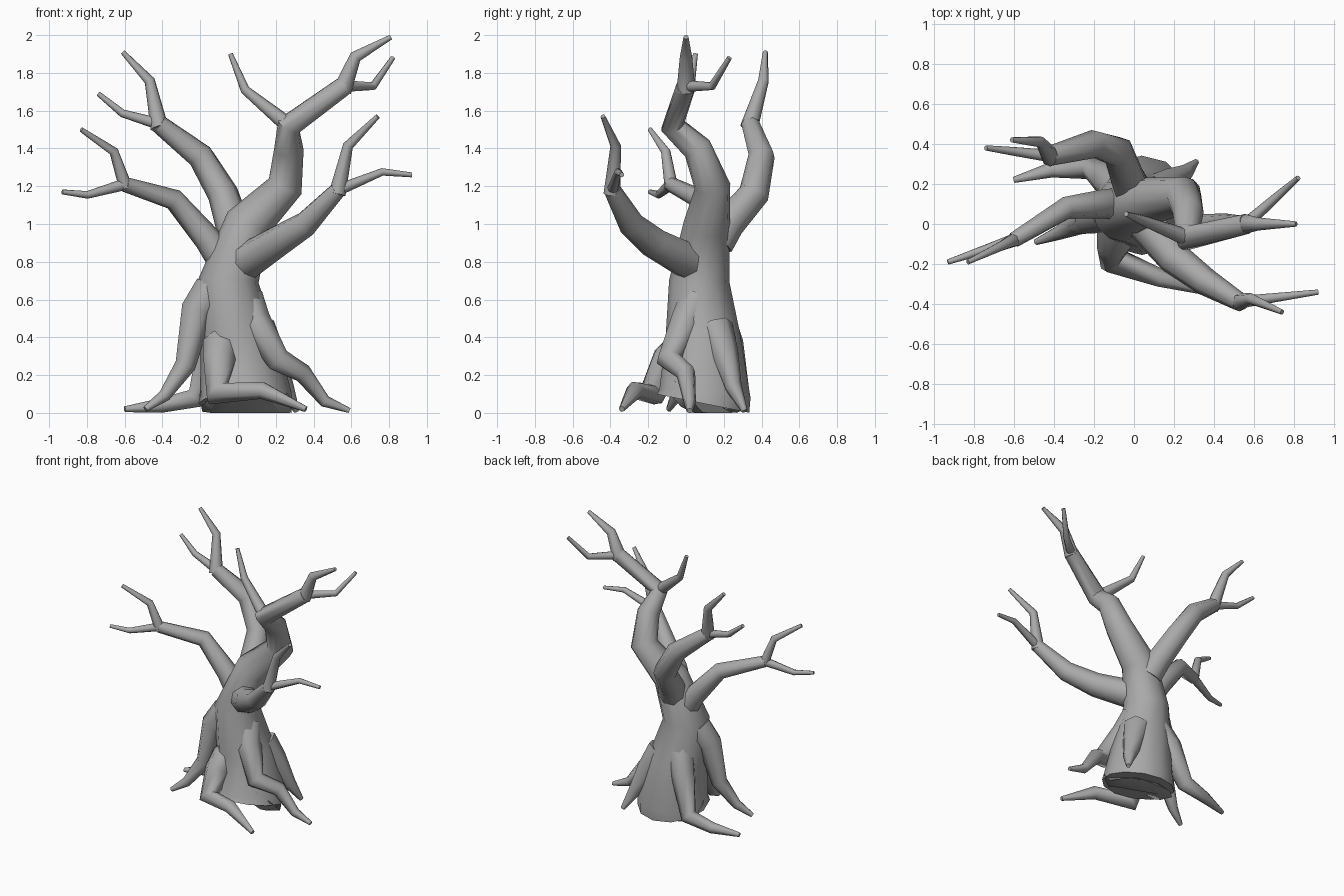
import bpy, bmesh, math
from mathutils import Vector

cube = bpy.data.objects.get("Cube")
if cube:
    bpy.data.objects.remove(cube)

bark = bpy.data.materials.new("grey_bark")
bark.use_nodes = True
grey = (0.4, 0.4, 0.4, 1)
bark.diffuse_color = grey
bark.node_tree.nodes["Principled BSDF"].inputs["Base Color"].default_value = grey


def limb(name, path, thick, thin, bow=1, sides=8):
    """Tube along a path, tapering from thick to thin; returns its last joint."""
    points = [Vector(p) for p in path]
    steps = [(b - a).length for a, b in zip(points, points[1:])]
    headings = [(b - a).normalized() for a, b in zip(points, points[1:])]
    bm = bmesh.new()
    rings = []
    side = Vector((0, 1, 0))
    for i, point in enumerate(points):
        # Each ring is mitred between the two neighbouring segments
        before = headings[max(i - 1, 0)]
        after = headings[min(i, len(headings) - 1)]
        along = (before + after).normalized()
        side = (side - along * side.dot(along)).normalized()
        across = along.cross(side)
        remaining = max(sum(steps[i:]) / sum(steps), 0)
        radius = thin + (thick - thin) * remaining ** bow
        angles = [math.tau * k / sides for k in range(sides)]
        rings.append([
            bm.verts.new(point + radius * (side * math.cos(a) + across * math.sin(a)))
            for a in angles
        ])
    for lower, upper in zip(rings, rings[1:]):
        for k in range(sides):
            bm.faces.new((lower[k - 1], lower[k], upper[k], upper[k - 1]))
    bm.faces.new(rings[0])
    bm.faces.new(rings[-1])
    bmesh.ops.recalc_face_normals(bm, faces=bm.faces)
    # Nothing sinks below the ground
    for vert in bm.verts:
        vert.co.z = max(vert.co.z, 0)
    mesh = bpy.data.meshes.new(name)
    bm.to_mesh(mesh)
    bm.free()
    mesh.materials.append(bark)
    tube = bpy.data.objects.new(name, mesh)
    bpy.context.collection.objects.link(tube)
    bpy.ops.object.select_all(action='DESELECT')
    tube.select_set(True)
    bpy.context.view_layer.objects.active = tube
    bpy.ops.object.shade_smooth_by_angle(angle=math.radians(60))
    return points[-1]


def twig(name, joint, tip, reach, rise, thick=0.032, sway=0):
    """Thin branch with one knee, placed by its share of the reach and the rise."""
    tip = Vector(tip)
    knee = joint.lerp(tip, reach)
    knee.y += sway
    knee.z = joint.z + (tip.z - joint.z) * rise
    # Start slightly inside the parent so the fork is closed
    root = joint - (knee - joint).normalized() * thick / 2
    limb(name, [root, knee, tip], thick, 0.013)


def fork(name, joint, rising_tip, spreading_tip, rise, thick, sway=0):
    """End of a limb: one twig climbs before it turns out, the other spreads."""
    twig(name + "_rising_twig", joint, rising_tip, 0.25, 0.6, thick, sway)
    twig(name + "_spreading_twig", joint, spreading_tip, 0.6, rise)


# Trunk bending up into the tallest limb, rounded under at the base
crook = Vector((0.27, -0.07, 1.52))
top = limb("trunk", [
    (0.04, 0.09, 0.05), (0.04, 0.1, 0.1), (0, 0.09, 0.4), (-0.05, 0.07, 0.7), (0.05, 0.11, 1),
    (0.25, 0.14, 1.2), (0.27, 0.06, 1.4), crook, (0.56, 0, 1.73),
], 0.25, 0.052, bow=1.55, sides=12)
limb("trunk_foot", [(0.03, 0.04, 0), (0.04, 0.09, 0.05)], 0.19, 0.25, sides=12)
fork("tall_limb", top, (0.81, 0, 1.99), (0.82, 0.23, 1.88), 0, 0.05)
twig("inner_twig", crook, (-0.04, 0.05, 1.9), 0.75, 0.5, 0.045)

# Three large limbs, each ending in a fork
end = limb("front_limb", [
    (-0.03, 0.07, 0.79), (0.06, 0, 0.81), (0.2, -0.17, 0.9), (0.36, -0.29, 1), (0.53, -0.39, 1.18),
], 0.105, 0.046, bow=0.8)
fork("front_limb", end, (0.74, -0.44, 1.57), (0.92, -0.34, 1.26), 1.2, 0.045, 0.03)

end = limb("side_limb", [
    (-0.08, 0.1, 0.8), (-0.16, 0.1, 0.92), (-0.34, 0.08, 1.13), (-0.6, -0.08, 1.21),
], 0.08, 0.04)
fork("side_limb", end, (-0.83, -0.19, 1.5), (-0.93, -0.19, 1.17), 1.4, 0.036)

end = limb("back_limb", [
    (0, 0.16, 0.9), (-0.03, 0.22, 1), (-0.08, 0.36, 1.16), (-0.2, 0.4, 1.36), (-0.42, 0.34, 1.53),
], 0.095, 0.05, bow=0.7)
fork("back_limb", end, (-0.61, 0.42, 1.91), (-0.74, 0.38, 1.69), 0.35, 0.048, 0.05)

# Roots leave the trunk, drop to the ground and taper to a point
roots = {
    "front_root": [(-0.09, 0, 0.36), (-0.1, -0.1, 0.28), (-0.11, -0.18, 0.1), (0.13, -0.27, 0.12), (0.36, -0.34, 0.02)],
    "left_root": [(0.04, 0.06, 0.6), (0.09, 0, 0.48), (0.21, -0.09, 0.28), (0.34, 0, 0.21), (0.46, 0.02, 0.06), (0.59, 0.02, 0.01)],
    "right_root": [(-0.14, 0.06, 0.65), (-0.22, 0.03, 0.54), (-0.28, 0, 0.25), (-0.39, -0.05, 0.09), (-0.49, -0.09, 0.02)],
    "back_right_root": [(-0.06, 0.16, 0.5), (-0.13, 0.22, 0.36), (-0.22, 0.28, 0.08), (-0.41, 0.27, 0.04), (-0.6, 0.22, 0.02)],
    "back_root": [(0.1, 0.15, 0.45), (0.17, 0.2, 0.32), (0.25, 0.25, 0.14), (0.31, 0.31, 0.01)],
}
for name, path in roots.items():
    limb(name, path, 0.1, 0.016, bow=0.85, sides=7)
